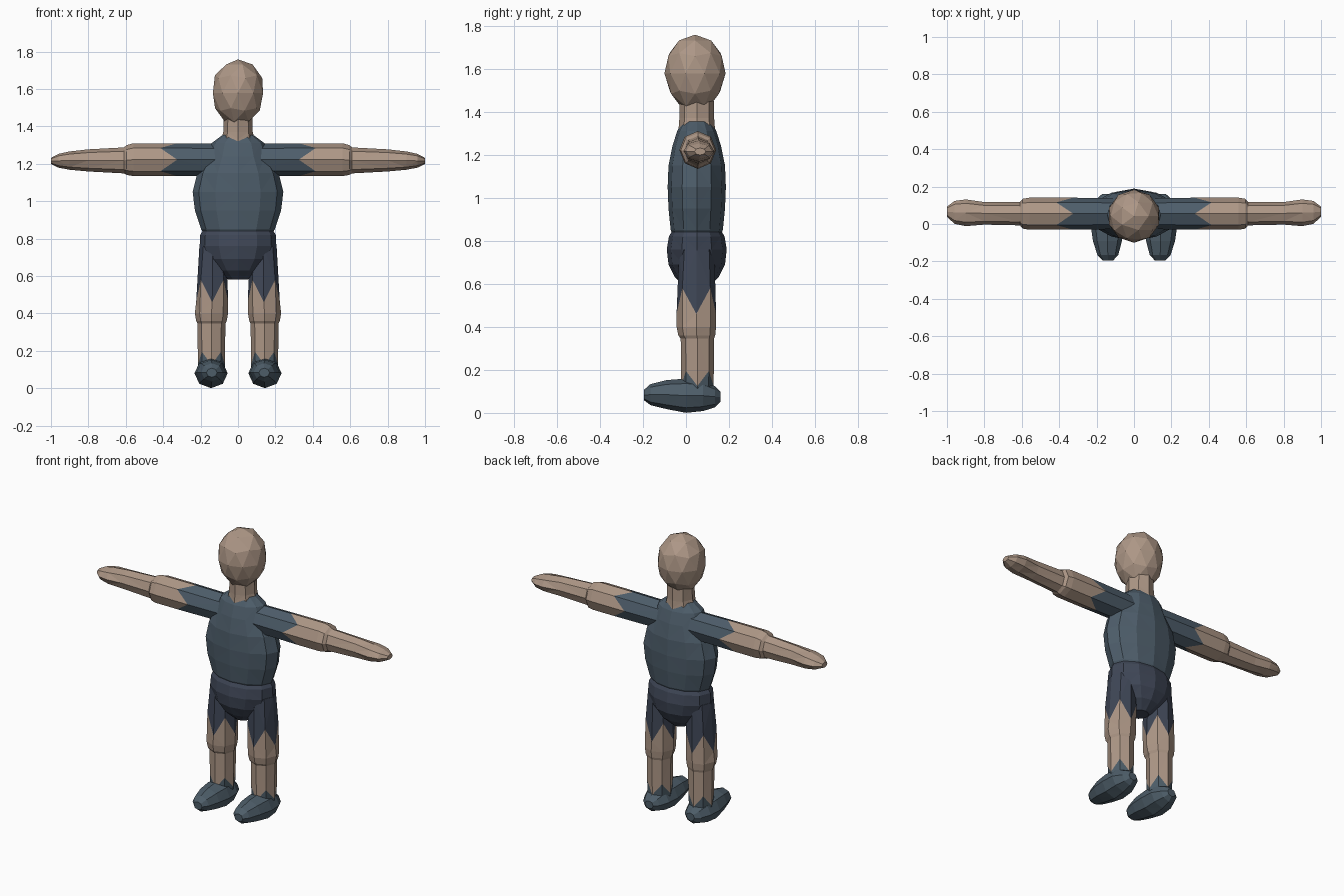
import bpy, bmesh, math


def material(name, rgb):
    m = bpy.data.materials.new(name)
    m.diffuse_color = (*rgb, 1)
    return m


SKIN = material("skin", (0.42, 0.31, 0.24))
SHIRT = material("shirt", (0.075, 0.11, 0.145))
SHORTS = material("shorts", (0.05, 0.063, 0.095))
SHOE = material("shoe", (0.075, 0.11, 0.14))


def finish(bm, name, mats):
    bmesh.ops.triangulate(bm, faces=bm.faces[:])
    bmesh.ops.recalc_face_normals(bm, faces=bm.faces[:])
    me = bpy.data.meshes.new(name)
    bm.to_mesh(me)
    bm.free()
    for m in mats:
        me.materials.append(m)
    ob = bpy.data.objects.new(name, me)
    bpy.context.collection.objects.link(ob)
    return ob


def loft(name, axis, stations, mats, n=8, side=1, grow=1.02):
    """Stations: (t, half size a, half size b, centre a, centre b, zigzag, material of next band)."""
    bm = bmesh.new()
    rings = []
    for t, a, b, ca, cb, zig, _ in stations:
        ring = []
        for i in range(n):
            ang = 2 * math.pi * i / n
            u = ca + a * grow * math.cos(ang)
            v = cb + b * grow * math.sin(ang)
            w = t + (zig if i % 2 else -zig)
            p = {"x": (w, u, v), "y": (u, w, v), "z": (u, v, w)}[axis]
            ring.append(bm.verts.new((p[0] * side, p[1], p[2])))
        rings.append(ring)
    for k in range(len(rings) - 1):
        r, s = rings[k], rings[k + 1]
        for i in range(n):
            j = (i + 1) % n
            f = bm.faces.new((r[i], r[j], s[j], s[i]))
            f.material_index = stations[k][6]
    bm.faces.new(rings[0]).material_index = stations[0][6]
    bm.faces.new(rings[-1]).material_index = stations[-1][6]
    return finish(bm, name, mats)


def column(name, rows, mat, n=12):
    # Upright centred body part from (z, half width, half depth) rows
    return loft(name, "z", [(z, a, b, 0, 0.05, 0, 0) for z, a, b in rows], [mat], n, grow=1.01)


# Head: faceted egg, slightly narrower at the chin
bm = bmesh.new()
bmesh.ops.create_icosphere(bm, subdivisions=2, radius=1)
for v in bm.verts:
    taper = 1 + 0.06 * v.co.z
    v.co = (v.co.x * 0.141 * taper, 0.042 + v.co.y * 0.142 * taper, 1.578 + v.co.z * 0.18)
finish(bm, "head", [SKIN])

# Neck, torso and hips
column("neck", [(1.28, 0.11, 0.09), (1.33, 0.088, 0.083), (1.37, 0.078, 0.08), (1.45, 0.076, 0.08)], SKIN, 8)
column("torso", [(0.80, 0.16, 0.10), (0.85, 0.195, 0.12), (0.95, 0.228, 0.13), (1.05, 0.24, 0.134),
                 (1.15, 0.215, 0.13), (1.24, 0.165, 0.112), (1.31, 0.14, 0.09), (1.355, 0.08, 0.065)], SHIRT)
column("hips", [(0.58, 0.05, 0.05), (0.63, 0.12, 0.10), (0.69, 0.175, 0.13), (0.76, 0.203, 0.138),
                (0.82, 0.20, 0.128), (0.87, 0.17, 0.10)], SHORTS)

for side, label in ((1, "left"), (-1, "right")):
    # Arm: sleeve with jagged hem, elbow step, forearm and mitten hand
    loft(label + "_arm", "x", [
        (0.06, 0.08, 0.083, 0.055, 1.222, 0, 0),
        (0.37, 0.084, 0.086, 0.055, 1.222, 0.045, 1),
        (0.56, 0.084, 0.086, 0.055, 1.222, 0, 1),
        (0.595, 0.078, 0.078, 0.055, 1.22, 0, 1),
        (0.61, 0.061, 0.068, 0.055, 1.218, 0, 1),
        (0.80, 0.059, 0.058, 0.057, 1.218, 0, 1),
        (0.90, 0.07, 0.048, 0.06, 1.217, 0, 1),
        (0.96, 0.06, 0.036, 0.062, 1.216, 0, 1),
        (1.00, 0.026, 0.016, 0.066, 1.215, 0, 1)], [SHIRT, SKIN], side=side)

    # Leg: shorts with jagged hem, knee step, shin and ankle cuff
    loft(label + "_leg", "z", [
        (0.76, 0.07, 0.08, 0.135, 0.05, 0, 0),
        (0.52, 0.084, 0.09, 0.138, 0.048, 0.06, 1),
        (0.40, 0.087, 0.09, 0.142, 0.048, 0, 1),
        (0.36, 0.08, 0.084, 0.142, 0.05, 0, 1),
        (0.345, 0.073, 0.076, 0.142, 0.053, 0, 1),
        (0.16, 0.071, 0.074, 0.142, 0.053, 0.035, 2),
        (0.08, 0.066, 0.07, 0.142, 0.053, 0, 2)], [SHORTS, SKIN, SHOE], side=side)

    # Shoe: rounded, pointing forward
    loft(label + "_shoe", "y", [
        (-0.195, 0.028, 0.024, 0.14, 0.083, 0, 0),
        (-0.165, 0.055, 0.048, 0.14, 0.085, 0, 0),
        (-0.09, 0.076, 0.066, 0.142, 0.085, 0, 0),
        (0.0, 0.087, 0.078, 0.144, 0.08, 0, 0),
        (0.08, 0.082, 0.07, 0.144, 0.08, 0, 0),
        (0.135, 0.056, 0.048, 0.143, 0.075, 0, 0),
        (0.16, 0.028, 0.024, 0.142, 0.075, 0, 0)], [SHOE], side=side)
